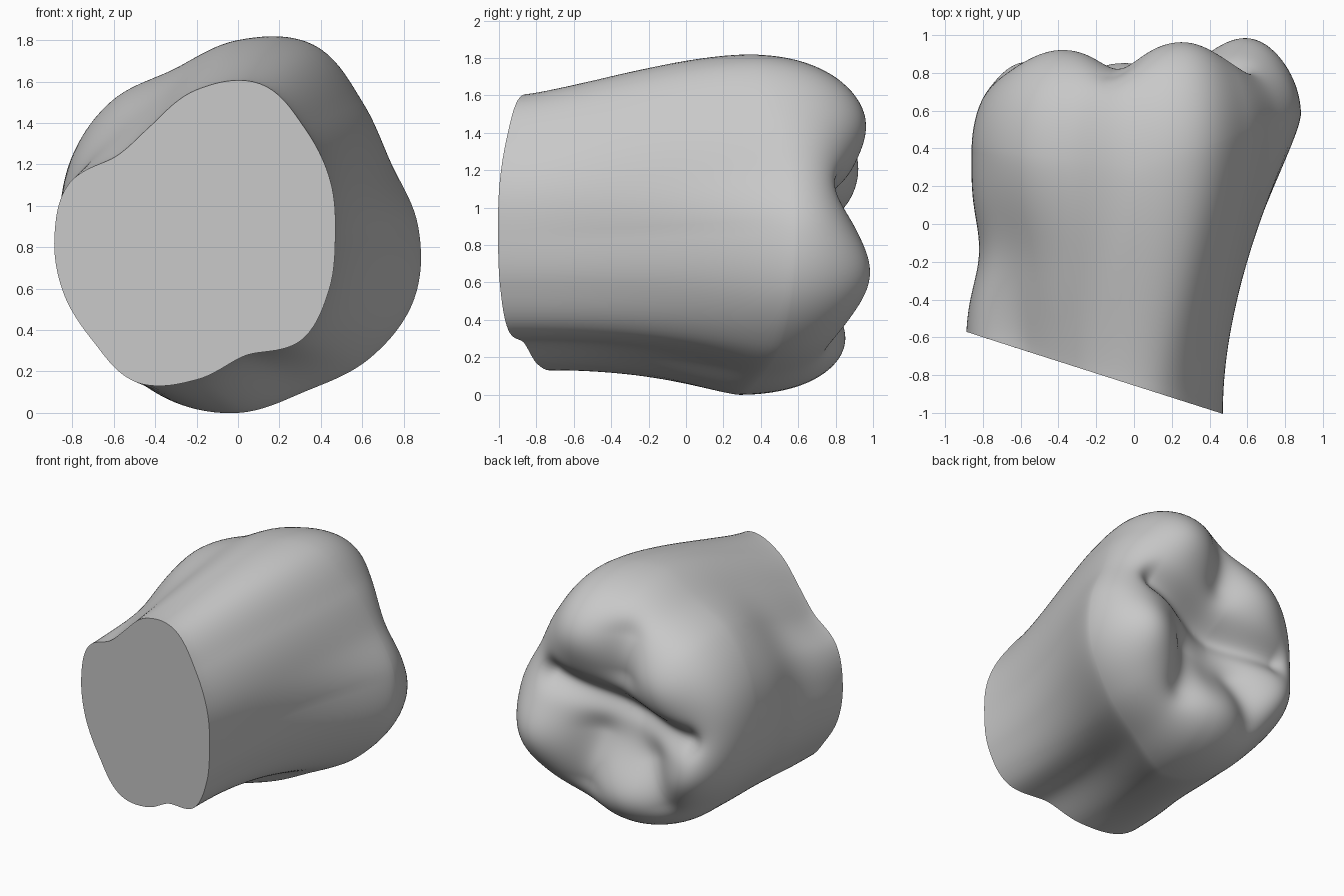
import bpy, bmesh, math
from mathutils import Vector

cube = bpy.data.objects.get("Cube")
if cube:
    bpy.data.objects.remove(cube)

SIDES, BODY_RINGS, CAP_RINGS = 144, 40, 72

# Cross-section radii, anticlockwise from +x in equal steps
NECK_CENTRE, CROWN_CENTRE = Vector((-0.2, 0.85)), Vector((0, 0.9))
NECK = [.67, .70, .74, .80, .71, .58, .55, .67, .69, .70, .71, .76, .69, .62, .71, .69]
CROWN = [.87, .80, .85, .95, .90, .82, .86, .87, .86, .86, .86, .90, .90, .86, .90, .92]

# Cusps on the chewing face: x, z, height, width
FACE_Y = 0.79
CUSPS = [(.27, 1.46, .18, .34), (-.38, 1.19, .14, .31), (.62, .64, .21, .34),
         (-.63, .55, .11, .26), (-.06, .30, .09, .26), (-.06, .76, -.13, .33)]
# Grooves between cusps: path points, depth, width
GROOVES = [([(.5, 1.08), (.2, 1.0), (-.1, .92), (-.56, .86)], .09, .10),
           ([(.2, .7), (.26, .35)], .05, .12),
           ([(-.25, .6), (-.36, .32)], .04, .12),
           ([(-.07, 1.25), (-.09, 1.5)], .06, .13)]


def radius(values, angle):
    """Smooth closed curve through evenly spaced radii."""
    n = len(values)
    f = angle / math.tau * n
    i = int(f)
    f -= i
    a, b, c, d = (values[(i + k) % n] for k in (-1, 0, 1, 2))
    return b + 0.5 * f * (c - a + f * (2*a - 5*b + 4*c - d + f * (3*(b - c) + d - a)))


def path_distance(p, path):
    best = 9.0
    for a, b in zip(path, path[1:]):
        a, b = Vector(a), Vector(b)
        ab = b - a
        t = max(0, min(1, (p - a).dot(ab) / ab.length_squared))
        best = min(best, (p - a - ab * t).length)
    return best


def direction(angle):
    return Vector((math.cos(angle), math.sin(angle)))


def belly_y(d):
    """Depth at which the crown is widest."""
    return 0.28 + 0.1 * abs(d.x) + 0.2 * max(0, d.x)


def body_point(angle, u):
    """Side wall, from the slanted cut (u = 0) to the belly (u = 1)."""
    d = direction(angle)
    neck = NECK_CENTRE + d * radius(NECK, angle)
    crown = CROWN_CENTRE + d * radius(CROWN, angle)
    start = -0.855 - 0.319 * neck.x
    y = start + (belly_y(d) - start) * u
    up = max(0, d.y)
    flare = max(0, d.dot(Vector((0.6, -0.8)))) ** 2
    power = 1.9 - 0.7 * up + 0.6 * flare
    p = neck.lerp(crown, 1 - (1 - u ** power) ** (1.35 + 0.35 * up))
    # waist on the -x side
    p.x *= 1 - 0.07 * max(0, -d.x) * math.exp(-((y + 0.15) / 0.25) ** 2)
    return (p.x, y, p.y)


def cap_point(angle, t):
    """Rounded end, from the belly (t = 1) to the middle of the chewing face (t = 0)."""
    d = direction(angle)
    p = CROWN_CENTRE + d * radius(CROWN, angle) * t
    dome = math.sqrt(max(0, 1 - t ** 8))
    h = FACE_Y - belly_y(d)
    for x, z, height, width in CUSPS:
        h += height * math.exp(-((p - Vector((x, z))).length / width) ** 2)
    for path, depth, width in GROOVES:
        h -= depth * math.exp(-(path_distance(p, path) / width) ** 2)
    return (p.x, belly_y(d) + dome * h, p.y)


# Tooth: lofted body and sculpted chewing face
bm = bmesh.new()
angles = [math.tau * i / SIDES for i in range(SIDES)]
rings = [[bm.verts.new(body_point(a, k / BODY_RINGS)) for a in angles]
         for k in range(BODY_RINGS + 1)]
rings += [[bm.verts.new(cap_point(a, math.cos(math.pi / 2 * k / CAP_RINGS))) for a in angles]
          for k in range(1, CAP_RINGS)]
for lower, upper in zip(rings, rings[1:]):
    for i in range(SIDES):
        j = (i + 1) % SIDES
        bm.faces.new((lower[i], lower[j], upper[j], upper[i]))
middle = bm.verts.new(cap_point(0, 0))
for i in range(SIDES):
    bm.faces.new((rings[-1][i], rings[-1][(i + 1) % SIDES], middle))
bm.faces.new(rings[0])
bmesh.ops.recalc_face_normals(bm, faces=bm.faces)

mesh = bpy.data.meshes.new("tooth")
bm.to_mesh(mesh)
bm.free()
tooth = bpy.data.objects.new("tooth", mesh)
bpy.context.collection.objects.link(tooth)

grey = bpy.data.materials.new("light grey")
grey.use_nodes = True
grey.diffuse_color = (0.58, 0.58, 0.58, 1)
grey.node_tree.nodes["Principled BSDF"].inputs["Base Color"].default_value = (0.58, 0.58, 0.58, 1)
mesh.materials.append(grey)

bpy.context.view_layer.objects.active = tooth
tooth.select_set(True)
bpy.ops.object.shade_smooth_by_angle(angle=math.radians(50))
